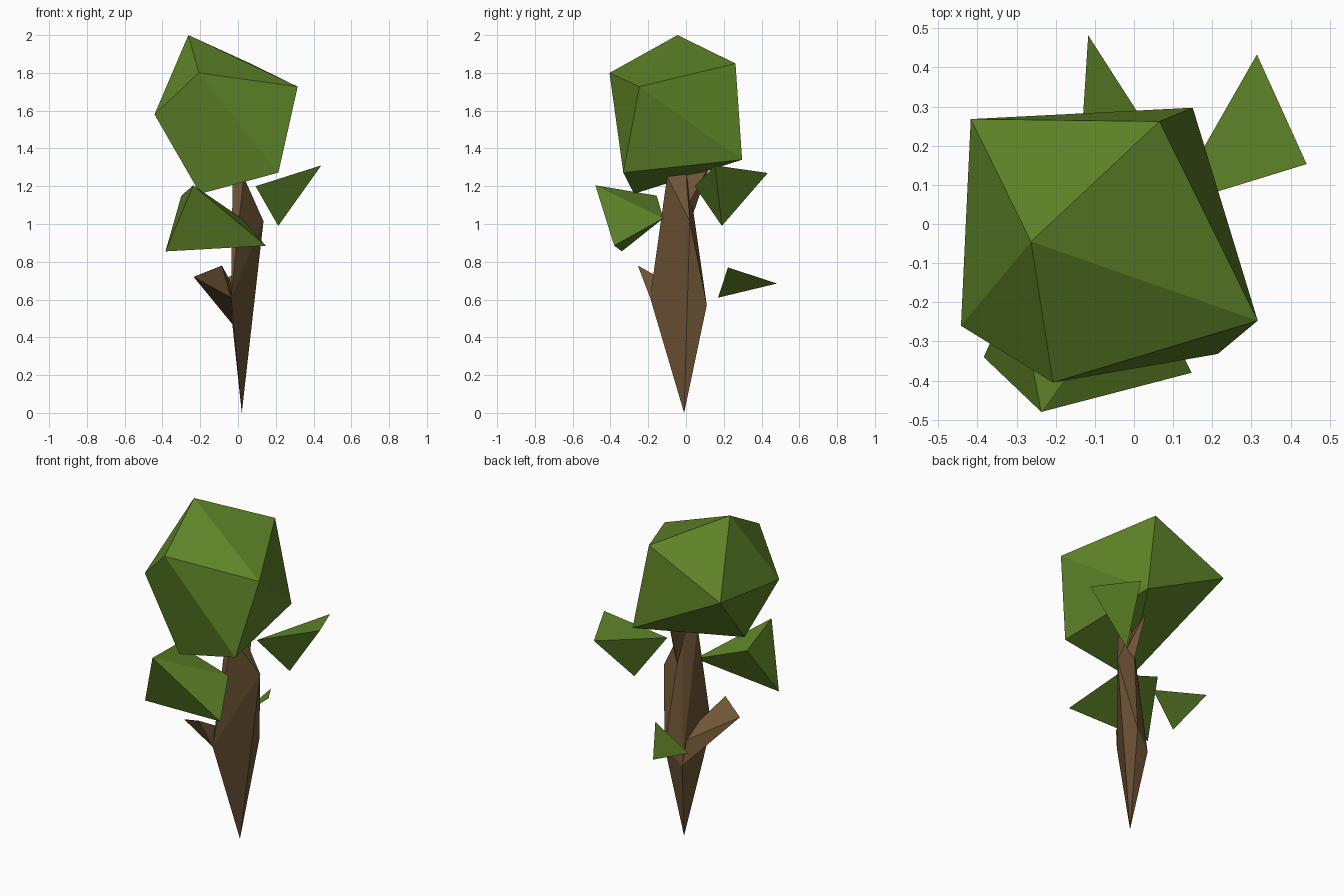
import bpy, bmesh

if "Cube" in bpy.data.objects:
    bpy.data.objects.remove(bpy.data.objects["Cube"])

def material(name, rgb):
    m = bpy.data.materials.new(name)
    m.diffuse_color = (*rgb, 1)
    m.use_nodes = True
    m.node_tree.nodes["Principled BSDF"].inputs["Base Color"].default_value = m.diffuse_color
    return m

leaf = material("leaf green", (0.114, 0.23, 0.021))
bark = material("bark brown", (0.156, 0.089, 0.036))

def chunk(name, points, mat):
    """Faceted low-poly chunk: convex hull around a few corner points."""
    bm = bmesh.new()
    verts = [bm.verts.new(p) for p in points]
    if len(verts) == 3:
        bm.faces.new(verts)
    else:
        res = bmesh.ops.convex_hull(bm, input=verts)
        loose = [v for v in res["geom_interior"] if isinstance(v, bmesh.types.BMVert)]
        bmesh.ops.delete(bm, geom=loose, context='VERTS')
        bmesh.ops.recalc_face_normals(bm, faces=bm.faces)
    me = bpy.data.meshes.new(name)
    bm.to_mesh(me)
    bm.free()
    me.materials.append(mat)
    ob = bpy.data.objects.new(name, me)
    bpy.context.collection.objects.link(ob)
    return ob

# Main crown
chunk("crown", [(-.263, -.045, 2), (-.207, -.405, 1.8), (.316, -.247, 1.727),
                (.065, .262, 1.85), (-.417, .268, 1.63), (-.442, -.26, 1.58),
                (.15, .297, 1.34), (.214, -.332, 1.272), (-.2, -.275, 1.16)], leaf)

# Smaller leaf clumps: front left, right, and a flat one at the back
chunk("front_leaves", [(-.237, -.48, 1.205), (.147, -.38, .885), (-.384, -.34, .855),
                       (-.3, -.155, 1.15), (.02, -.12, 1.03)], leaf)
chunk("right_leaves", [(.314, .433, 1.27), (.441, .153, 1.31),
                       (.093, .046, 1.2), (.213, .19, .99)], leaf)
chunk("back_leaf", [(-.117, .482, .685), (.05, .222, .77), (-.137, .17, .61)], leaf)

# Trunk: pointed foot, wide middle, narrow top hidden in the crown
foot, left, back = (.02, -.01, 0), (-.037, -.19, .61), (.066, .11, .57)
root_low, root_high = (-.03, .08, .47), (.02, .09, .585)
shoulder, neck = (.135, .02, 1.015), (.03, .04, 1.06)
chunk("trunk", [foot, left, back, root_low, root_high, shoulder, neck,
                (-.028, -.07, 1.26), (.03, -.1, 1.25), (.02, .0, 1.27)], bark)

# Side branch and top fork
chunk("side_branch", [left, root_low, root_high, (-.235, -.18, .72), (-.085, -.255, .78)], bark)
chunk("top_fork", [(.07, .01, 1.1), neck, (.0, -.04, 1.25), (.02, .04, 1.185),
                   (.02, .13, 1.32)], bark)
